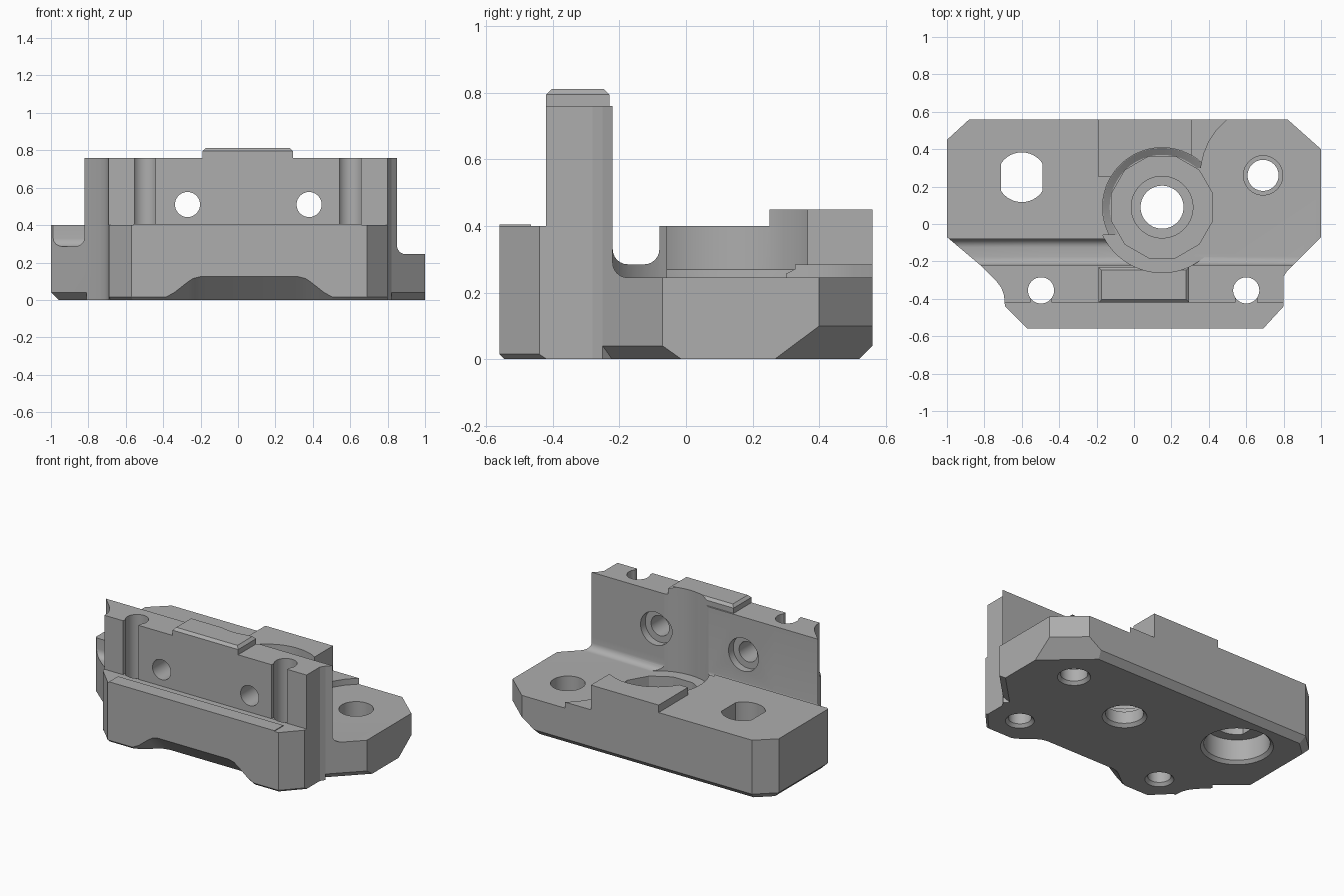
import bpy, bmesh, math
from mathutils import Vector

cube = bpy.data.objects.get("Cube")
if cube:
    bpy.data.objects.remove(cube)

grey = bpy.data.materials.new("machined_grey")
grey.use_nodes = True
colour = (0.42, 0.42, 0.42, 1)
grey.diffuse_color = colour
grey.node_tree.nodes["Principled BSDF"].inputs["Base Color"].default_value = colour


def solid(name, ring_a, ring_b):
    """Closed solid between two matching rings of points."""
    bm = bmesh.new()
    a = [bm.verts.new(p) for p in ring_a]
    b = [bm.verts.new(p) for p in ring_b]
    bm.faces.new(a)
    bm.faces.new(b[::-1])
    n = len(a)
    for i in range(n):
        bm.faces.new((a[i], b[i], b[(i + 1) % n], a[(i + 1) % n]))
    bmesh.ops.recalc_face_normals(bm, faces=bm.faces)
    mesh = bpy.data.meshes.new(name)
    bm.to_mesh(mesh)
    bm.free()
    ob = bpy.data.objects.new(name, mesh)
    bpy.context.collection.objects.link(ob)
    mesh.materials.append(grey)
    return ob


def upright(name, pts, z0, z1):
    return solid(name, [(x, y, z0) for x, y in pts], [(x, y, z1) for x, y in pts])


def along_x(name, pts, x0, x1):
    return solid(name, [(x0, y, z) for y, z in pts], [(x1, y, z) for y, z in pts])


def rect(x0, x1, y0, y1):
    return [(x0, y0), (x1, y0), (x1, y1), (x0, y1)]


def arc(cx, cy, r, start, end, n):
    angles = [math.radians(start + (end - start) * i / n) for i in range(n + 1)]
    return [(cx + r * math.cos(t), cy + r * math.sin(t)) for t in angles]


def circle(cx, cy, r, n=48):
    return arc(cx, cy, r, 180 / n, 360 + 180 / n, n)[:-1]


def combine(body, tool, mode="DIFFERENCE"):
    """Apply one boolean to the body and discard the tool."""
    tool.hide_render = True
    mod = body.modifiers.new("shape", "BOOLEAN")
    mod.operation = mode
    mod.solver = "EXACT"
    mod.object = tool
    bpy.context.view_layer.objects.active = body
    bpy.ops.object.modifier_apply(modifier=mod.name)
    bpy.data.objects.remove(tool)


def bore(cx, cy, r, z0, z1, n=48, r_top=None):
    ring = circle(cx, cy, r, n)
    top = circle(cx, cy, r_top or r, n)
    combine(body, solid("bore_tool", [(x, y, z0) for x, y in ring],
                        [(x, y, z1) for x, y in top]))


# Full-height plan outline, counter-clockwise from the back left corner
outline = [(-1, 0.45), (-1, -0.07), (-0.81, -0.23), (-0.74, -0.3), (-0.71, -0.34),
           (-0.695, -0.38), (-0.69, -0.44), (-0.57, -0.56), (0.69, -0.56),
           (0.8, -0.44), (0.8, -0.28), (0.82, -0.25), (1, -0.07), (1, 0.4),
           (0.82, 0.56), (-0.88, 0.56)]
body = upright("bracket_body", outline, 0, 0.76)

# Front ledge, left deck, raised deck and right lug floors
combine(body, along_x("ledge_tool", rect(-0.7, -0.42, 0.4, 0.9), -1.2, 1.2))
wall, top, end = -0.22, 0.9, 0.7
channel = ([(wall, top)] + arc(wall + 0.045, 0.33, 0.045, 180, 270, 6)
           + arc(-0.125, 0.33, 0.045, 270, 360, 6))
combine(body, along_x("mid_tool", channel + [(-0.08, 0.4), (0.25, 0.4), (0.25, 0.45),
                                             (end, 0.45), (end, top)], -0.5, 0.5))
combine(body, along_x("left_tool", channel + [(-0.08, 0.4), (end, 0.4), (end, top)],
                      -1.2, -0.19))
step = [(wall, top)] + arc(wall + 0.045, 0.33, 0.045, 180, 270, 6)
combine(body, along_x("step_tool", step + [(end, 0.285), (end, top)], 0.31, 1.2))
low = [(wall, top)] + arc(wall + 0.045, 0.29, 0.045, 180, 270, 6)
combine(body, along_x("lug_tool", low + [(0.3, 0.245), (0.3, top)], 0.31, 1.2))
curve = [(0.355, 0.25), (0.36, 0.32), (0.375, 0.38), (0.4, 0.44), (0.44, 0.5),
         (0.49, 0.55), (0.54, 0.6)]
combine(body, upright("curve_tool", curve + [(1.2, 0.6), (1.2, 0.25)], 0.245, 0.9))

# Thin strip on the ledge and tapered pad on top of the wall
combine(body, upright("ledge_strip", rect(-0.56, 0.66, -0.56, -0.465), 0.3, 0.405), "UNION")
combine(body, upright("wall_pad", rect(-0.19, 0.295, -0.42, -0.23), 0.7, 0.795), "UNION")
combine(body, solid("pad_bevel", [(x, y, 0.795) for x, y in rect(-0.19, 0.295, -0.42, -0.23)],
                    [(x, y, 0.812) for x, y in rect(-0.173, 0.278, -0.403, -0.247)]), "UNION")

# Central pocket: round relief, twelve-sided seat, counterbore and through hole
cx, cy = 0.15, 0.09
combine(body, upright("relief_tool", arc(cx, cy, 0.35, 205, 335, 32), 0.245, 0.9))
bore(cx, cy, 0.318, 0.27, 0.6, 64)
bore(cx, cy, 0.28, 0.245, 0.271, 64, 0.318)
bore(cx, cy, 0.28, 0.15, 0.3, 12)
bore(cx, cy, 0.165, 0.1, 0.2)
bore(cx, cy, 0.115, -0.1, 0.2)
bore(cx, cy, 0.14, -0.005, 0.02, 48, 0.115)

# Left deck hole with flattened sides and a counterbore underneath
flat = [(min(max(x, -0.71), -0.49), y) for x, y in circle(-0.6, 0.25, 0.133)]
combine(body, upright("flat_hole_tool", flat, -0.1, 0.6))
bore(-0.6, 0.25, 0.2, -0.1, 0.16)
bore(-0.6, 0.25, 0.225, -0.005, 0.02, 48, 0.2)

# Right lug hole
bore(0.69, 0.26, 0.083, -0.1, 0.5)
bore(0.69, 0.26, 0.105, 0.1, 0.5)
bore(0.69, 0.26, 0.105, -0.005, 0.02, 48, 0.083)

# Vertical wall holes, opened to the front above the ledge
for x in (-0.497, 0.6):
    bore(x, -0.355, 0.07, -0.1, 0.9)
    bore(x, -0.355, 0.092, -0.005, 0.02, 48, 0.07)
    combine(body, upright("slot_tool", rect(x - 0.057, x + 0.057, -0.46, -0.37), 0.401, 0.9))

# Cross holes through the wall, counterbored at the back
for x in (-0.27, 0.38):
    for r, y0, y1 in ((0.067, -0.6, -0.1), (0.11, -0.27, -0.1)):
        ring = circle(x, 0.51, r)
        combine(body, solid("cross_tool", [(u, y0, z) for u, z in ring],
                            [(u, y1, z) for u, z in ring]))

# Sloped arch under the front edge
rise = [(-0.43, 0.0), (-0.38, 0.018), (-0.34, 0.04), (-0.27, 0.095), (-0.24, 0.115), (-0.2, 0.125)]
arch = rise + [(0.12 - x, z) for x, z in rise[::-1]]
ring = [(x, -0.56, z) for x, z in arch] + [(0.55, -0.56, -0.3), (-0.43, -0.56, -0.3)]
combine(body, solid("arch_tool", [(x, y - 0.1, z + 0.1) for x, y, z in ring],
                    [(x, y + 0.2, z - 0.2) for x, y, z in ring]))

# Bottom edge chamfers: outline edge number, size, extension at each end
for i, c, e0, e1 in ((0, 0.04, 0.1, 0.1), (1, 0.04, 0.1, 0), (6, 0.015, 0, 0.03),
                     (7, 0.015, 0.03, 0.03), (8, 0.015, 0.03, 0.03), (11, 0.04, 0, 0.1),
                     (12, 0.04, 0.1, 0.1), (13, 0.1, 0.2, 0.2), (14, 0.04, 0.1, 0.1),
                     (15, 0.04, 0.1, 0.1)):
    p, q = Vector(outline[i]), Vector(outline[(i + 1) % len(outline)])
    d = (q - p).normalized()
    out = Vector((d.y, -d.x))
    section = ((-c - 0.05, -0.05), (0.05, -0.05), (0.05, c + 0.05))
    rings = [[(*(v + out * s), z) for s, z in section] for v in (p - d * e0, q + d * e1)]
    combine(body, solid("chamfer_tool", *rings))

# Smooth round walls, keep machined edges crisp
for ob in bpy.context.selected_objects:
    ob.select_set(False)
body.select_set(True)
bpy.context.view_layer.objects.active = body
bpy.ops.object.shade_smooth_by_angle(angle=math.radians(25))
